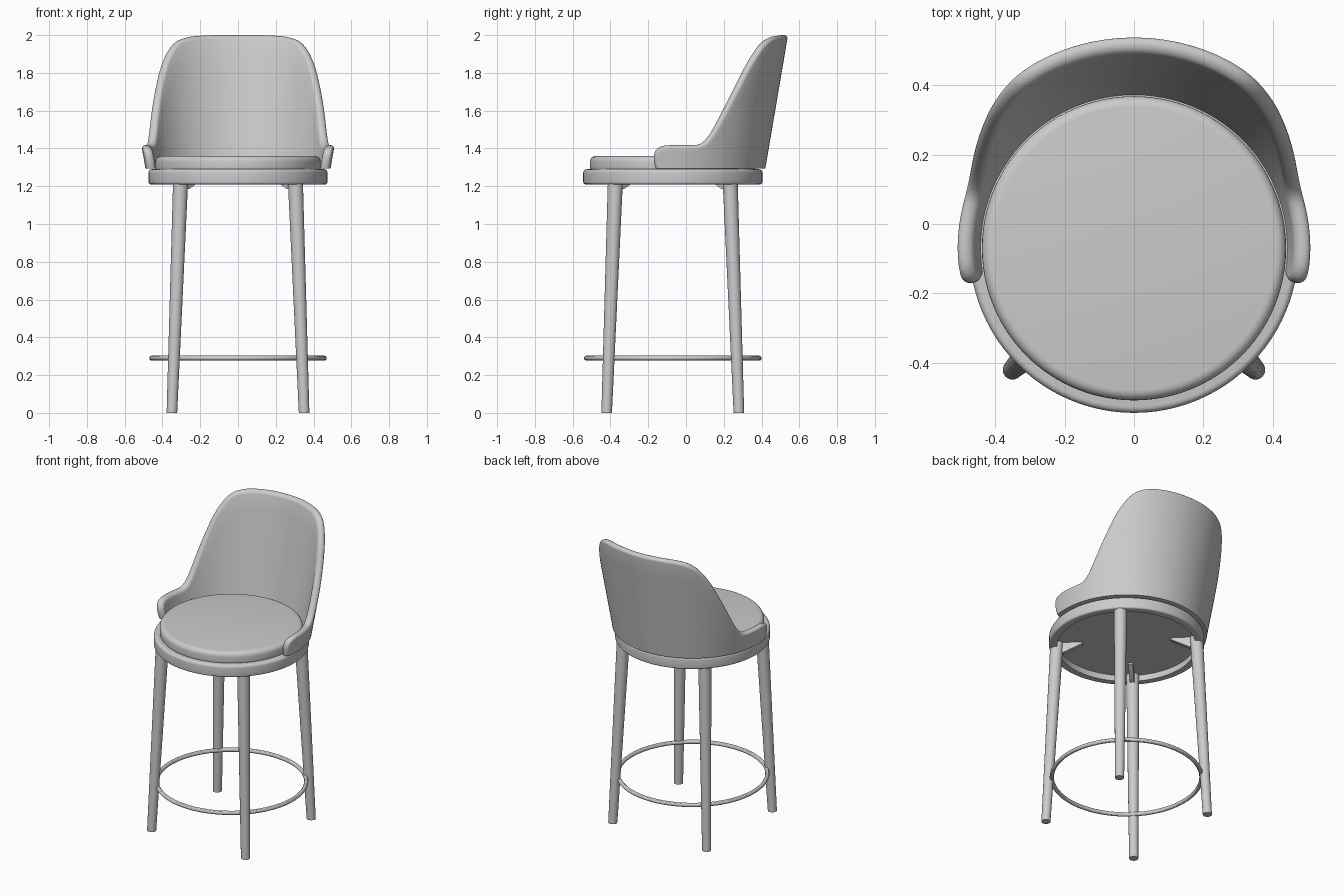
import bpy, math
from mathutils import Vector

if "Cube" in bpy.data.objects:
    bpy.data.objects.remove(bpy.data.objects["Cube"])

CY = -0.07          # seat axis sits slightly forward of the origin
TAU = 2 * math.pi


def skin(name, rings, wrap=False, caps=False):
    """Bridge equal-length closed rings of points into one smooth mesh."""
    n, m = len(rings), len(rings[0])
    verts = [p for r in rings for p in r]
    faces = []
    for i in range(n if wrap else n - 1):
        j = (i + 1) % n
        for k in range(m):
            l = (k + 1) % m
            faces.append((i * m + k, i * m + l, j * m + l, j * m + k))
    if caps:
        faces += [tuple(range(m))[::-1], tuple(range((n - 1) * m, n * m))]
    me = bpy.data.meshes.new(name)
    me.from_pydata(verts, [], faces)
    ob = bpy.data.objects.new(name, me)
    bpy.context.collection.objects.link(ob)
    bpy.ops.object.select_all(action='DESELECT')
    ob.select_set(True)
    bpy.context.view_layer.objects.active = ob
    bpy.ops.object.mode_set(mode='EDIT')
    bpy.ops.mesh.select_all(action='SELECT')
    bpy.ops.mesh.remove_doubles(threshold=0.0001)
    bpy.ops.mesh.normals_make_consistent(inside=False)
    bpy.ops.object.mode_set(mode='OBJECT')
    bpy.ops.object.shade_smooth_by_angle(angle=math.radians(35))
    return ob


def circle(r, z, x=0.0, y=CY, n=96):
    return [(x + r * math.cos(TAU * k / n), y + r * math.sin(TAU * k / n), z) for k in range(n)]


def fillet(r, z, rad, a0, a1, steps=5):
    """Quarter-round profile points (radius, height)."""
    return [(r + rad * math.cos(math.radians(a0 + (a1 - a0) * i / steps)),
             z + rad * math.sin(math.radians(a0 + (a1 - a0) * i / steps))) for i in range(steps + 1)]


# Seat base: rounded disc with a recessed underside
base = [(0.425, 1.25), (0.425, 1.21)] + fillet(0.462, 1.222, 0.012, -90, 0) + fillet(0.456, 1.272, 0.018, 0, 90)
skin("seat_base", [circle(r, z) for r, z in base], caps=True)

# Seat cushion
cushion = fillet(0.424, 1.297, 0.014, -90, 0) + fillet(0.408, 1.33, 0.03, 0, 90)
skin("seat_cushion", [circle(r, z) for r, z in cushion], caps=True)

# Foot ring
ring = bpy.ops.mesh.primitive_torus_add(location=(0, CY, 0.29), major_radius=0.457, minor_radius=0.013,
                                        major_segments=96, minor_segments=12)
bpy.context.object.name = "foot_ring"
bpy.ops.object.shade_smooth_by_angle()

# Splayed tapered legs, each with a small wedge bracket under the seat
for sx, side in ((-1, "left"), (1, "right")):
    for sy, end in ((-1, "front"), (1, "back")):
        skin(f"{end}_{side}_leg",
             [circle(0.028, 0, sx * 0.35, CY + sy * 0.35, 24),
              circle(0.040, 1.25, sx * 0.303, CY + sy * 0.303, 24)], caps=True)
        out = Vector((sx, sy, 0)).normalized()
        across = Vector((-out.y, out.x, 0)) * 0.014
        wedge = [(0.42, 1.25), (0.27, 1.25), (0.27, 1.24), (0.38, 1.185), (0.42, 1.185)]
        skin(f"{end}_{side}_bracket",
             [[Vector((0, CY, z)) + out * r + across * s for r, z in wedge] for s in (-1, 1)], caps=True)

# Backrest shell: a flared cone wall trimmed by the side profile below
Z0, THICK, ROUND = 1.293, 0.048, 0.02
radius = lambda z: 0.49 + 0.17 * (z - Z0)
profile = [(-0.165, Z0), (-0.175, 1.34), (-0.168, 1.385), (-0.14, 1.408), (-0.09, 1.417), (0.04, 1.418),
           (0.09, 1.428), (0.135, 1.474), (0.19, 1.565), (0.27, 1.712), (0.345, 1.85), (0.415, 1.95), (0.47, 1.988)]
half = [Vector((math.acos((y - CY) / radius(z)), z)) for y, z in profile] + [Vector((0.25, 1.999))]
ctrl = half + [Vector((0, 2.0))] + [Vector((-p.x, p.y)) for p in reversed(half)]


def spline(pts, steps=10):
    out = []
    for i in range(len(pts) - 1):
        p0, p1, p2, p3 = pts[max(i - 1, 0)], pts[i], pts[i + 1], pts[min(i + 2, len(pts) - 1)]
        for s in range(steps):
            t = s / steps
            out.append(0.5 * (2 * p1 + (p2 - p0) * t + (2 * p0 - 5 * p1 + 4 * p2 - p3) * t * t
                              + (3 * p1 - p0 - 3 * p2 + p3) * t ** 3))
    return out + [pts[-1]]


def resample(pts, n):
    d = [0.0]
    for a, b in zip(pts, pts[1:]):
        d.append(d[-1] + math.hypot((b.x - a.x) * 0.53, b.y - a.y))
    res, j = [], 0
    for i in range(n):
        t = d[-1] * i / (n - 1)
        while j < len(d) - 2 and d[j + 1] < t:
            j += 1
        res.append(pts[j].lerp(pts[j + 1], (t - d[j]) / (d[j + 1] - d[j])))
    return res


def on_shell(q, depth):
    r = radius(q.y) - depth
    return (r * math.sin(q.x), CY + r * math.cos(q.x), q.y)


N, ROWS = 141, 7
edge = resample(spline(ctrl), N)
sections = []
for i, p in enumerate(edge):
    a, b = edge[max(i - 1, 0)], edge[min(i + 1, N - 1)]
    tx, tz = (b.x - a.x) * 0.53, b.y - a.y
    ln = math.hypot(tx, tz)
    inward = Vector((tz / ln / 0.53, -tx / ln))
    if inward.y > 0 or (p.y < 1.4 and inward.x * p.x > 0):
        inward = -inward

    def inset(s):
        q = p + inward * s
        q.y = max(q.y, Z0)
        return q
    foot = Vector((edge[0].x * (1 - 2 * i / (N - 1)), Z0))
    foot.x *= 1 - ROUND / 0.53 / edge[0].x
    rim = inset(ROUND)
    wall = [foot.lerp(rim, k / ROWS) for k in range(ROWS)]
    sec = [on_shell(q, 0) for q in wall]
    for k in range(11):                       # rounded rim across the thickness
        ang = math.pi * k / 10
        sec.append(on_shell(inset(ROUND * (1 - math.sin(ang))), THICK / 2 * (1 - math.cos(ang))))
    sec += [on_shell(q, THICK) for q in reversed(wall)]
    sections.append(sec)
skin("backrest", sections, caps=True)
